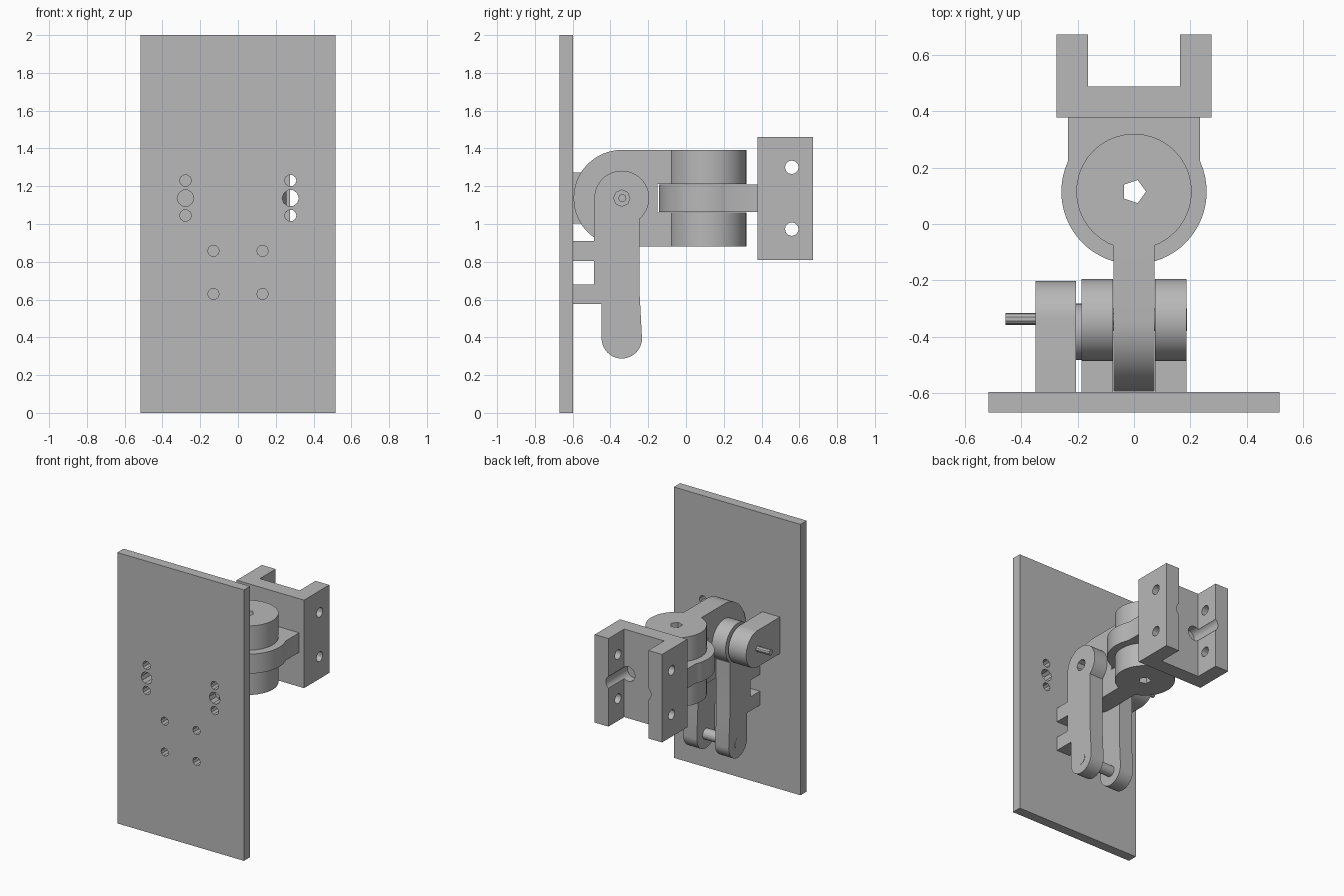
import bpy, bmesh, math

if "Cube" in bpy.data.objects:
    bpy.data.objects.remove(bpy.data.objects["Cube"])

grey = bpy.data.materials.new("plain grey")
grey.diffuse_color = (0.48, 0.48, 0.48, 1)
grey.use_nodes = True
grey.node_tree.nodes["Principled BSDF"].inputs["Base Color"].default_value = grey.diffuse_color


def arc(cx, cy, r, a0, a1, n):
    """Points on an arc, both ends included (degrees)."""
    return [(cx + r * math.cos(math.radians(a0 + (a1 - a0) * i / n)),
             cy + r * math.sin(math.radians(a0 + (a1 - a0) * i / n))) for i in range(n + 1)]


def circle(cx, cy, r, n=40, start=0):
    return arc(cx, cy, r, start, start + 360, n)[:-1]


def rect(x0, x1, y0, y1):
    return [(x0, y0), (x1, y0), (x1, y1), (x0, y1)]


def prism(name, pts, axis, lo, hi):
    """Extrude a profile along an axis: x -> (y,z), y -> (x,z), z -> (x,y)."""
    place = {'x': lambda a, b, t: (t, a, b),
             'y': lambda a, b, t: (a, t, b),
             'z': lambda a, b, t: (a, b, t)}[axis]
    bm = bmesh.new()
    low = [bm.verts.new(place(a, b, lo)) for a, b in pts]
    high = [bm.verts.new(place(a, b, hi)) for a, b in pts]
    bm.faces.new(low)
    bm.faces.new(high)
    for i in range(len(pts)):
        j = (i + 1) % len(pts)
        bm.faces.new((low[i], low[j], high[j], high[i]))
    bmesh.ops.recalc_face_normals(bm, faces=bm.faces)
    me = bpy.data.meshes.new(name)
    bm.to_mesh(me)
    bm.free()
    me.materials.append(grey)
    ob = bpy.data.objects.new(name, me)
    bpy.context.collection.objects.link(ob)
    return ob


def combine(ob, others, op):
    """Boolean each helper into the part, then discard the helper."""
    bpy.context.view_layer.objects.active = ob
    for other in others:
        other.hide_render = True
        mod = ob.modifiers.new("bool", 'BOOLEAN')
        mod.operation, mod.object, mod.solver = op, other, 'EXACT'
        bpy.ops.object.modifier_apply(modifier=mod.name)
        bpy.data.objects.remove(other)


def cut(ob, *others):
    combine(ob, others, 'DIFFERENCE')


def join(ob, *others):
    combine(ob, others, 'UNION')


PY, PZ = -0.34, 1.137      # horizontal pivot axis (y, z)
KY = 0.115                 # vertical pivot axis (y)


def bolt_holes(y0, y1, sides=(-1, 1), low=True):
    """Cutters for the mounting bolt pattern."""
    out = []
    for s in sides:
        for z, r in ((1.23, 0.031), (PZ, 0.044), (1.045, 0.031)):
            out.append(prism("hole", circle(s * 0.278, z, r, 10), 'y', y0, y1))
        if low:
            for z in (0.63, 0.858):
                out.append(prism("hole", circle(s * 0.13, z, 0.03, 10), 'y', y0, y1))
    return out


# Mounting plate
plate = prism("mounting_plate", rect(-0.517, 0.517, 0, 2), 'y', -0.67, -0.597)
cut(plate, *bolt_holes(-0.75, -0.55))

# Pair of links with rounded ends and two feet on the plate
links = []
for s, side in ((-1, "left"), (1, "right")):
    a, b = sorted((s * 0.075, s * 0.186))
    top = arc(PY, PZ, 0.145, -50, 180, 28)
    bottom = arc(PY, 0.395, 0.107, 180, 360, 20)
    outline = top + [(-0.487, 0.68), (-0.597, 0.68), (-0.597, 0.577), (-0.447, 0.577)]
    outline += bottom + [(-0.245, 0.62), (-0.245, 1.025)]
    link = prism(side + "_link", outline, 'x', a, b)
    join(link, prism("foot", rect(-0.597, -0.45, 0.803, 0.91), 'x', a, b))
    cut(link, prism("bore", circle(PY, PZ, 0.043, 8), 'x', a - 0.05, b + 0.05),
        *[prism("hole", circle(s * 0.13, z, 0.03, 10), 'y', -0.65, -0.52)
          for z in (0.63, 0.858)])
    links.append(link)

# Pin between the lower ends of the links
pin = prism("lower_pin", circle(PY, 0.395, 0.04, 16), 'x', -0.188, 0.188)

# Clevis: rounded arm with a vertical knuckle, slotted for the tongue
arm_outline = arc(PY, PZ, 0.255, 90, 270, 32) + [(KY - 0.05, PZ - 0.255), (KY - 0.05, PZ + 0.255)]
clevis = prism("clevis", arm_outline, 'x', -0.073, 0.073)
join(clevis, prism("knuckle", circle(0, KY, 0.205, 40), 'z', PZ - 0.255, PZ + 0.255))
cut(clevis,
    prism("slot", circle(0, KY, 0.275, 48), 'z', 1.06, 1.212),
    prism("bore", circle(0, KY, 0.043, 5), 'z', 0.7, 1.6),
    prism("cross_bore", circle(PY, PZ, 0.043, 8), 'x', -0.2, 0.2))

# Tongue that turns inside the clevis
ang = math.degrees(math.acos(0.235 / 0.258))
tongue = prism("tongue", arc(0, KY, 0.258, 180 - ang, 360 + ang, 40)
               + [(0.235, 0.385), (-0.235, 0.385)], 'z', 1.064, 1.208)
cut(tongue, prism("bore", circle(0, KY, 0.043, 5), 'z', 0.9, 1.4))

# U-shaped end bracket with cross holes and bolt grooves
bracket = prism("end_bracket", [(-0.275, 0.378), (0.275, 0.378), (0.275, 0.672), (0.163, 0.672),
                                (0.163, 0.488), (-0.163, 0.488), (-0.163, 0.672), (-0.275, 0.672)],
                'z', 0.81, 1.46)
cut(bracket, *[prism("hole", circle(0.56, z, 0.036, 12), 'x', -0.4, 0.4) for z in (0.973, 1.3)],
    *[prism("groove", circle(x, PZ, 0.055, 16), 'y', 0.42, 0.8) for x in (-0.13, 0.13)])

# Sensor block with rounded nose, spacer and shaft
block = prism("sensor_block", arc(PY + 0.003, PZ, 0.135, -90, 90, 24)
              + [(-0.597, PZ + 0.135), (-0.597, PZ - 0.135)], 'x', -0.35, -0.205)
cut(block, *bolt_holes(-0.65, -0.5, (-1,), False))
spacer = prism("spacer", circle(-0.382, PZ, 0.1, 32), 'x', -0.21, -0.18)
shaft = prism("sensor_shaft", circle(PY + 0.003, PZ, 0.021, 10), 'x', -0.457, 0.0)

# Smooth the round walls, keep edges sharp
for ob in bpy.context.scene.objects:
    ob.select_set(ob.type == 'MESH')
bpy.context.view_layer.objects.active = plate
bpy.ops.object.shade_smooth_by_angle(angle=math.radians(30))
